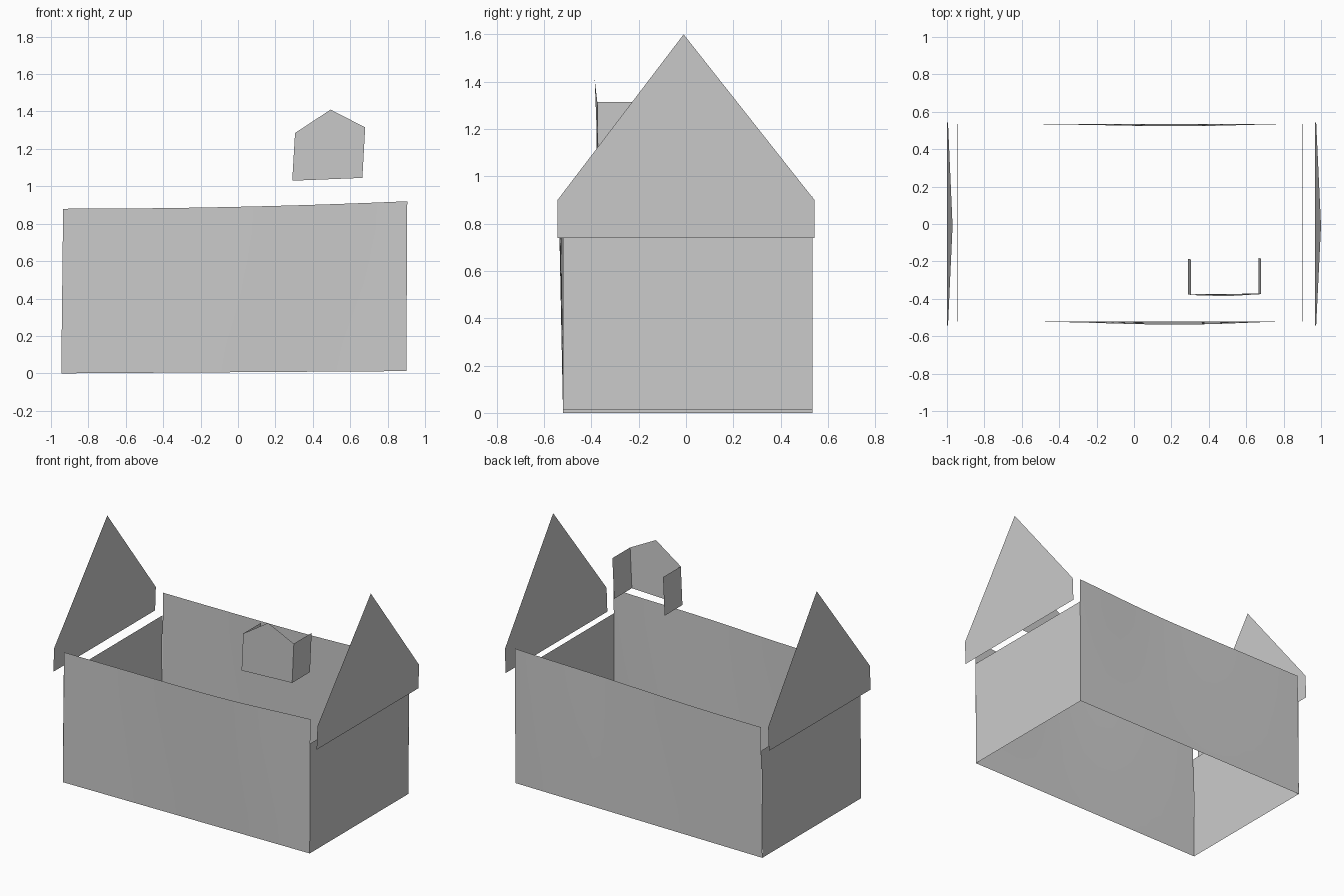
import bpy, bmesh, math

if "Cube" in bpy.data.objects:
    bpy.data.objects.remove(bpy.data.objects["Cube"])

plaster = bpy.data.materials.new("grey plaster")
plaster.diffuse_color = (0.6, 0.6, 0.6, 1)
plaster.use_nodes = True
plaster.node_tree.nodes["Principled BSDF"].inputs["Base Color"].default_value = plaster.diffuse_color


def make_object(name, bm, smooth=False):
    mesh = bpy.data.meshes.new(name)
    bm.to_mesh(mesh)
    bm.free()
    mesh.materials.append(plaster)
    for p in mesh.polygons:
        p.use_smooth = smooth
    obj = bpy.data.objects.new(name, mesh)
    bpy.context.collection.objects.link(obj)
    return obj


def panel(name, points):
    """One flat sheet from its outline."""
    bm = bmesh.new()
    bm.faces.new([bm.verts.new(p) for p in points])
    return make_object(name, bm)


def sheet(name, surface, nu=16, nv=6):
    """Gently warped sheet: surface(u, v) gives a point, u and v in 0..1."""
    bm = bmesh.new()
    rows = [[bm.verts.new(surface(i / nu, j / nv)) for i in range(nu + 1)]
            for j in range(nv + 1)]
    for j in range(nv):
        for i in range(nu):
            bm.faces.new((rows[j][i], rows[j][i + 1],
                          rows[j + 1][i + 1], rows[j + 1][i]))
    return make_object(name, bm, True)


# Long walls: hand-made, slightly bowed, with a top edge rising to the right
def long_wall(y, bow):
    def surface(u, v):
        x = -0.945 + 1.845 * u + v * (0.01 - 0.005 * u)
        low = 0.012 * u
        high = 0.88 + 0.04 * u ** 2
        return (x, y + bow * v * math.sin(math.pi * u ** 1.5) ** 2,
                low + (high - low) * v)
    return surface


sheet("front_wall", long_wall(-0.52, -0.018))
back = sheet("back_wall", long_wall(0.535, -0.012))
back.data.flip_normals()

# End walls, lower than the long walls
panel("left_wall", [(-0.945, 0.535, 0), (-0.945, -0.52, 0),
                    (-0.94, -0.52, 0.725), (-0.94, 0.535, 0.725)])
panel("right_wall", [(0.9, -0.52, 0.012), (0.9, 0.535, 0.012),
                     (0.903, 0.535, 0.755), (0.903, -0.52, 0.755)])

# Overhanging gables, both tilted a little toward +x
gable = [(-0.543, 0.74), (0.543, 0.74), (0.543, 0.9), (-0.01, 1.6), (-0.543, 0.9)]
for name, x0, x1 in (("left_gable", -1.0, -0.97), ("right_gable", 0.968, 1.0)):
    pts = [(x0 + (x1 - x0) * (z - 0.74) / 0.86, y, z) for y, z in gable]
    panel(name, pts if x0 > 0 else pts[::-1])

# Dormer: five-sided front and two cheeks running back
outline = [(0.29, -0.376, 1.03), (0.665, -0.372, 1.045), (0.68, -0.375, 1.315),
           (0.495, -0.386, 1.41), (0.305, -0.38, 1.285)]
panel("dormer_front", outline)


def cheek(name, low, high):
    panel(name, [low, (low[0], low[1] + 0.19, low[2]),
                 (high[0], high[1] + 0.19, high[2]), high])


cheek("dormer_right_cheek", outline[1], outline[2])
cheek("dormer_left_cheek", outline[4], outline[0])
